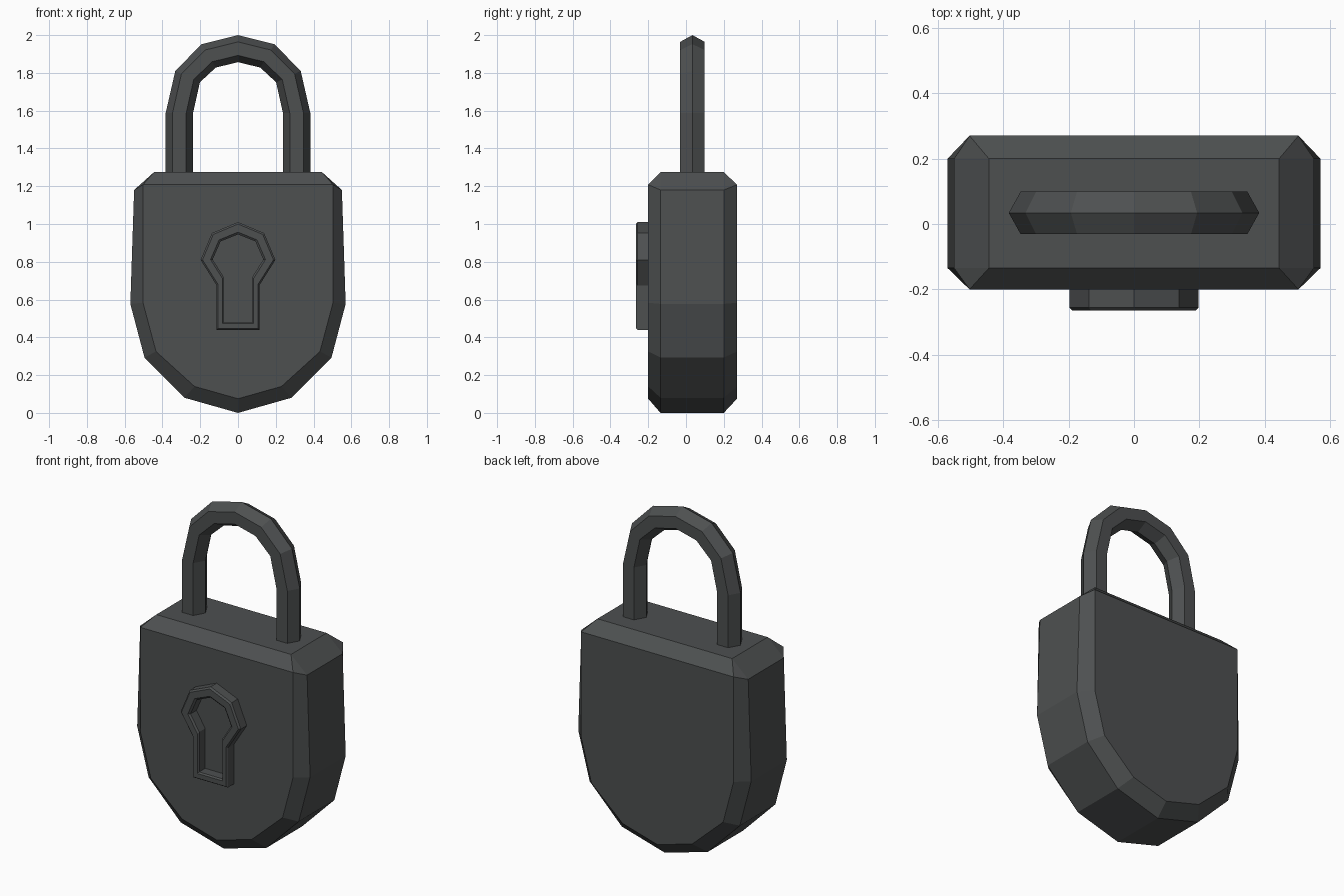
import bpy, bmesh

if "Cube" in bpy.data.objects:
    bpy.data.objects.remove(bpy.data.objects["Cube"])

mat = bpy.data.materials.new("dark_metal")
mat.diffuse_color = (0.075, 0.08, 0.081, 1)
mat.use_nodes = True
mat.node_tree.nodes["Principled BSDF"].inputs["Base Color"].default_value = mat.diffuse_color


def loft(name, rings, caps=True):
    """Bridge equal-length rings of points; optionally cap both ends."""
    bm = bmesh.new()
    loops = [[bm.verts.new(p) for p in r] for r in rings]
    n = len(loops[0])
    for a, b in zip(loops, loops[1:]):
        for i in range(n):
            j = (i + 1) % n
            bm.faces.new((a[i], a[j], b[j], b[i]))
    if caps:
        bm.faces.new(loops[0])
        bm.faces.new(loops[-1])
    bmesh.ops.remove_doubles(bm, verts=bm.verts, dist=0.0005)
    bmesh.ops.recalc_face_normals(bm, faces=bm.faces)
    me = bpy.data.meshes.new(name)
    bm.to_mesh(me)
    bm.free()
    ob = bpy.data.objects.new(name, me)
    bpy.context.collection.objects.link(ob)
    me.materials.append(mat)
    return ob


def mirror(half):
    """Complete a right-half outline with its left side."""
    return half + [(-x, z) for x, z in reversed(half) if x > 0]


def at_y(outline, y):
    return [(x, y, z) for x, z in outline]


def mix(a, b, t):
    return [(p[0] + (q[0] - p[0]) * t, p[1] + (q[1] - p[1]) * t) for p, q in zip(a, b)]


# Body: shield outline with chamfered front and back rims
outer = mirror([(0.444, 1.275), (0.55, 1.18), (0.57, 0.577), (0.495, 0.293), (0.283, 0.08), (0, 0)])
inner = mirror([(0.503, 1.208), (0.503, 1.208), (0.503, 0.583), (0.434, 0.325), (0.23, 0.14), (0, 0.075)])
loft("lock_body", [at_y(inner, -0.2), at_y(outer, -0.135), at_y(outer, 0.2), at_y(inner, 0.27)])

# Shackle: hexagonal section swept along a faceted arch
arch_out = [(0.383, 1.265), (0.383, 1.587), (0.332, 1.81), (0.193, 1.952), (0, 2.0)]
arch_in = [(0.238, 1.265), (0.238, 1.587), (0.202, 1.75), (0.118, 1.828), (0, 1.857)]
arch_out, arch_in = mirror(arch_out), mirror(arch_in)
section = [(0, 0.034), (0.25, -0.031), (0.75, -0.031), (1, 0.034), (0.75, 0.099), (0.25, 0.099)]
lines = [at_y(mix(arch_out, arch_in, t), y) for t, y in section]
loft("shackle", [list(ring) for ring in zip(*lines)])

# Keyhole surround: raised frame with small bevels, open in the middle
key_out = mirror([(0, 1.01), (0.138, 0.952), (0.198, 0.81), (0.113, 0.675), (0.113, 0.44)])
key_in = mirror([(0, 0.945), (0.092, 0.908), (0.134, 0.812), (0.076, 0.72), (0.076, 0.482)])
profile = [(0, -0.2), (0, -0.256), (0.16, -0.265), (0.82, -0.265), (1, -0.256), (1, -0.2)]
loft("keyhole_frame", [at_y(mix(key_out, key_in, t), y) for t, y in profile], caps=False)
